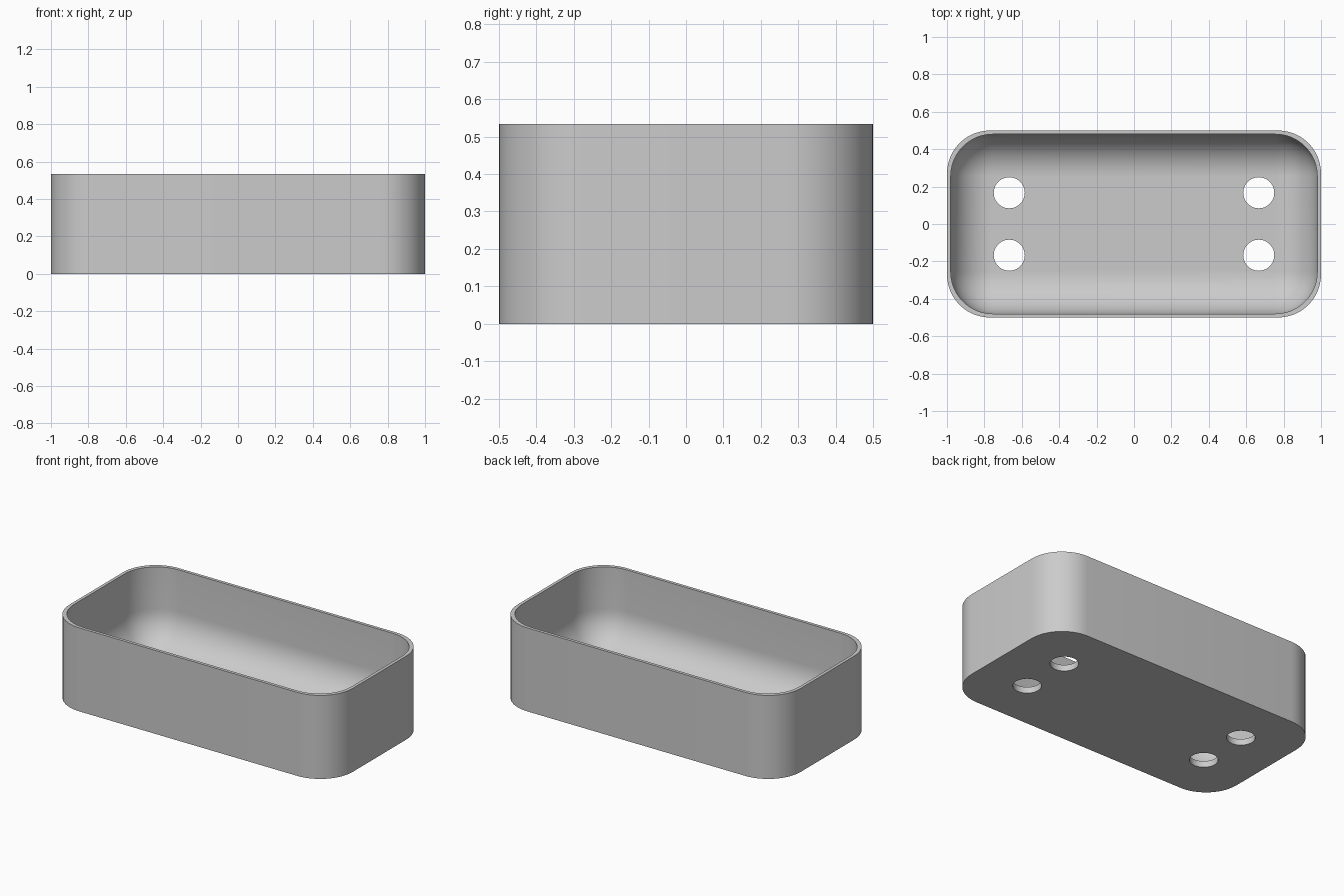
import bpy, bmesh
from math import sin, cos, pi

cube = bpy.data.objects.get("Cube")
if cube:
    bpy.data.objects.remove(cube, do_unlink=True)

HX, HY, HEIGHT = 1.0, 0.5, 0.533
WALL, FLOOR = 0.02, 0.04
R_OUT, R_IN = 0.23, 0.225
HOLE_X, HOLE_Y, HOLE_R = 0.667, 0.167, 0.083
STEPS = 12

grey = bpy.data.materials.new("light_grey")
grey.use_nodes = True
grey.diffuse_color = (0.6, 0.6, 0.6, 1)
grey.node_tree.nodes["Principled BSDF"].inputs["Base Color"].default_value = (0.6, 0.6, 0.6, 1)


def ring(bm, inset, radius, z):
    """Rounded rectangle of vertices at height z."""
    cx, cy = HX - inset - radius, HY - inset - radius
    verts = []
    for q, (sx, sy) in enumerate([(1, 1), (-1, 1), (-1, -1), (1, -1)]):
        for i in range(STEPS + 1):
            a = (q + i / STEPS) * pi / 2
            verts.append(bm.verts.new((sx * cx + radius * cos(a), sy * cy + radius * sin(a), z)))
    return verts


# Tray shell: outer wall, rim, inner wall, rounded inner floor edge
bm = bmesh.new()
rings = [ring(bm, 0, R_OUT, 0), ring(bm, 0, R_OUT, HEIGHT), ring(bm, WALL, R_IN, HEIGHT)]
for i in range(STEPS + 1):
    a = i / STEPS * pi / 2
    r = R_IN * cos(a)
    rings.append(ring(bm, WALL + R_IN - r, r, FLOOR + R_IN * (1 - sin(a))))
for low, high in zip(rings, rings[1:]):
    n = len(low)
    for i in range(n):
        j = (i + 1) % n
        bm.faces.new((low[i], low[j], high[j], high[i]))
bm.faces.new(rings[0][::-1])
bm.faces.new(rings[-1])
bmesh.ops.remove_doubles(bm, verts=bm.verts, dist=1e-5)
bmesh.ops.recalc_face_normals(bm, faces=bm.faces)
mesh = bpy.data.meshes.new("tray")
bm.to_mesh(mesh)
bm.free()
mesh.materials.append(grey)
tray = bpy.data.objects.new("tray", mesh)
bpy.context.collection.objects.link(tray)

# Four drain holes through the floor
for sx in (-1, 1):
    for sy in (-1, 1):
        bpy.ops.mesh.primitive_cylinder_add(vertices=48, radius=HOLE_R, depth=0.3,
                                            location=(sx * HOLE_X, sy * HOLE_Y, 0))
        cutter = bpy.context.object
        cutter.name = "hole_cutter"
        cutter.hide_render = True
        cutter.data.materials.append(grey)
        bpy.ops.object.select_all(action="DESELECT")
        tray.select_set(True)
        bpy.context.view_layer.objects.active = tray
        mod = tray.modifiers.new("drain_hole", "BOOLEAN")
        mod.operation, mod.solver, mod.object = "DIFFERENCE", "EXACT", cutter
        bpy.ops.object.modifier_apply(modifier=mod.name)
        bpy.data.objects.remove(cutter, do_unlink=True)

bpy.ops.object.shade_smooth_by_angle(angle=pi / 6)
